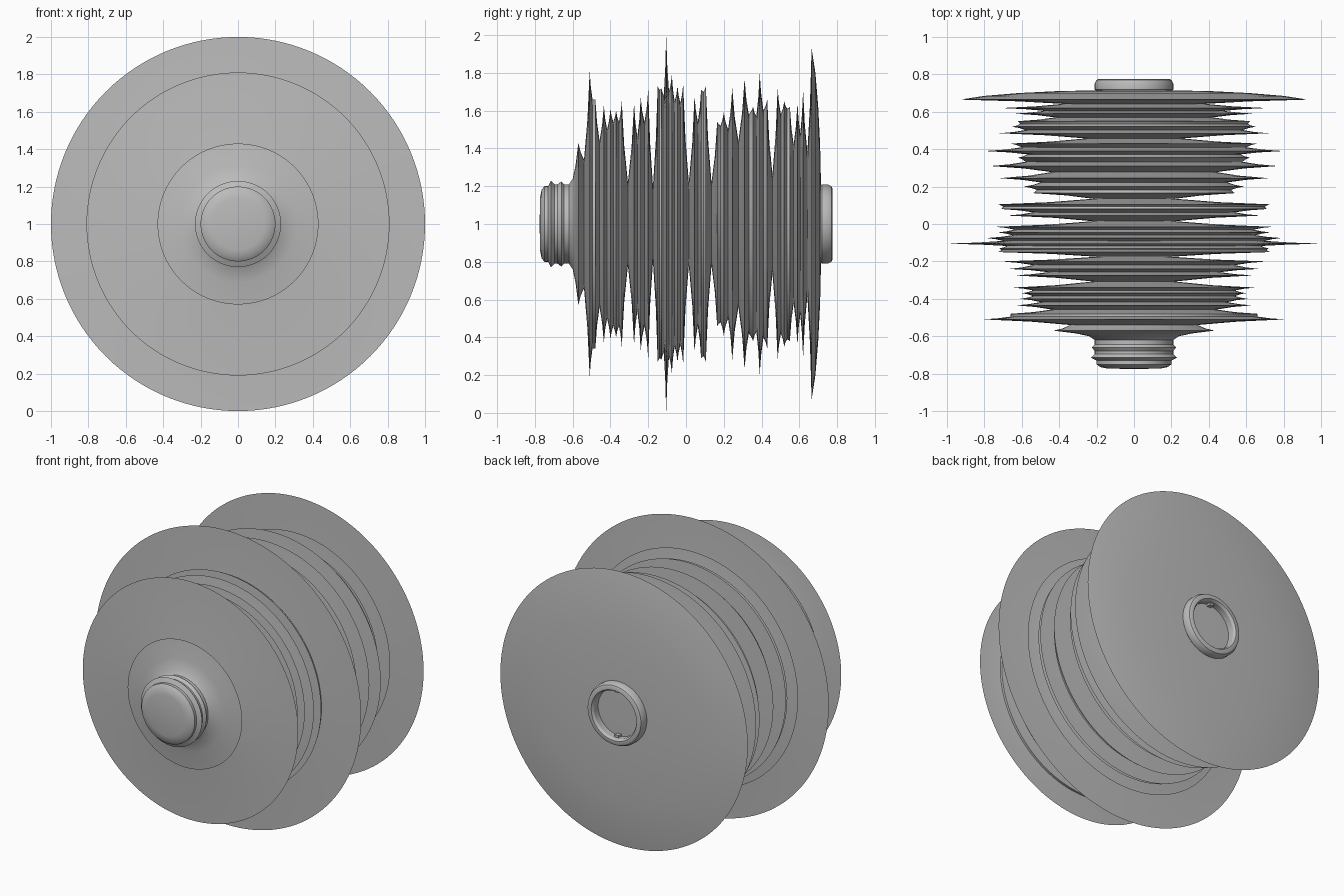
import bpy
import bmesh
import math
from mathutils import Vector

cube = bpy.data.objects.get("Cube")
if cube:
    bpy.data.objects.remove(cube, do_unlink=True)

SEGMENTS = 128
AXIS_HEIGHT = 1.0

# Single plain grey for the whole model
grey = bpy.data.materials.new("plain grey")
grey.use_nodes = True
grey_value = (0.5, 0.5, 0.5, 1)
grey.diffuse_color = grey_value
grey.node_tree.nodes["Principled BSDF"].inputs["Base Color"].default_value = grey_value


def lathe(name, profile):
    """Turn (position, radius) pairs, in hundredths, around the front-back axis."""
    bm = bmesh.new()
    verts = [bm.verts.new((radius / 100, position / 100, AXIS_HEIGHT))
             for position, radius in profile]
    edges = [bm.edges.new(pair) for pair in zip(verts, verts[1:])]
    bmesh.ops.spin(bm, geom=verts + edges, cent=(0, 0, AXIS_HEIGHT), axis=(0, 1, 0),
                   angle=math.tau, steps=SEGMENTS)
    bmesh.ops.remove_doubles(bm, verts=bm.verts, dist=0.0002)
    bmesh.ops.recalc_face_normals(bm, faces=bm.faces)
    mesh = bpy.data.meshes.new(name)
    bm.to_mesh(mesh)
    bm.free()
    obj = bpy.data.objects.new(name, mesh)
    bpy.context.collection.objects.link(obj)
    mesh.materials.append(grey)
    bpy.ops.object.select_all(action="DESELECT")
    obj.select_set(True)
    bpy.context.view_layer.objects.active = obj
    bpy.ops.object.shade_smooth_by_angle(angle=math.radians(30))
    return obj


# Each fin: position, tip radius, radius of the groove behind it
fins = [
    (-57, 43, 34), (-51, 81, 66), (-48, 66, 44), (-43.5, 63, 50), (-40, 61, 54),
    (-37, 60, 54), (-34, 65, 22), (-27.5, 64, 46), (-24, 67, 54), (-20, 71, 20),
    (-15, 73, 71), (-13, 72, 68), (-10.5, 100, 70), (-7.5, 79, 65), (-4.5, 73, 64),
    (-1.5, 74, 22), (4.5, 68, 54), (8, 71, 70), (10.5, 73, 22), (16.5, 54, 52),
    (20, 59, 50), (24.5, 72, 44), (31, 77, 58), (35.5, 62, 57), (39, 80, 60),
    (43, 66, 26), (48.5, 72, 58), (52, 65, 61), (55, 62, 42), (59, 64, 48),
    (62, 71, 38),
]


def groove(start, end, floor):
    """Hollow flanks running from one fin tip down to a floor and up to the next tip."""
    (y0, r0), (y1, r1) = start, end
    points = []
    for t in (0.2, 0.5, 0.8):
        depth = 1 if t == 0.5 else 0.55
        tip = r0 if t < 0.5 else r1
        points.append((y0 + (y1 - y0) * t, tip + (floor - tip) * depth))
    return points


# Waveform body: flared front neck, stacked fins, broad domed back plate
back_rim = (66.5, 93)
tips = [(y, r) for y, r, _ in fins] + [back_rim]
body = [(-62, 0), (-62, 21), (-60, 24), (-58.5, 31)]
for (y, r, floor), following in zip(fins, tips[1:]):
    body.append((y, r))
    body += groove((y, r), following, floor)
body += [back_rim, (68.5, 80), (70, 62), (71, 42), (71.5, 20), (71.5, 0)]
lathe("ringed_body", body)

# Ribbed front knob with a softly domed cap
lathe("front_knob", [
    (-77.5, 0), (-77.3, 14), (-76.5, 18), (-75, 20), (-73, 20), (-71.5, 23),
    (-69.5, 21), (-68, 21), (-66, 22.5), (-64.5, 21), (-61, 21), (-60, 23), (-60, 0),
])

# Open collar on the back
lathe("back_socket", [
    (71, 20), (72, 21), (75, 21), (77, 20), (77.5, 19), (77.5, 17),
    (76, 16), (71, 16), (71, 20),
])

# Small locking ribs inside the collar, above and below the axis
for name, side in (("upper_socket_rib", 1), ("lower_socket_rib", -1)):
    bpy.ops.mesh.primitive_cube_add(size=1)
    rib = bpy.context.object
    rib.name = name
    rib.scale = (0.03, 0.03, 0.02)
    rib.location = Vector((0, 0.73, AXIS_HEIGHT + side * 0.155))
    rib.data.materials.append(grey)
